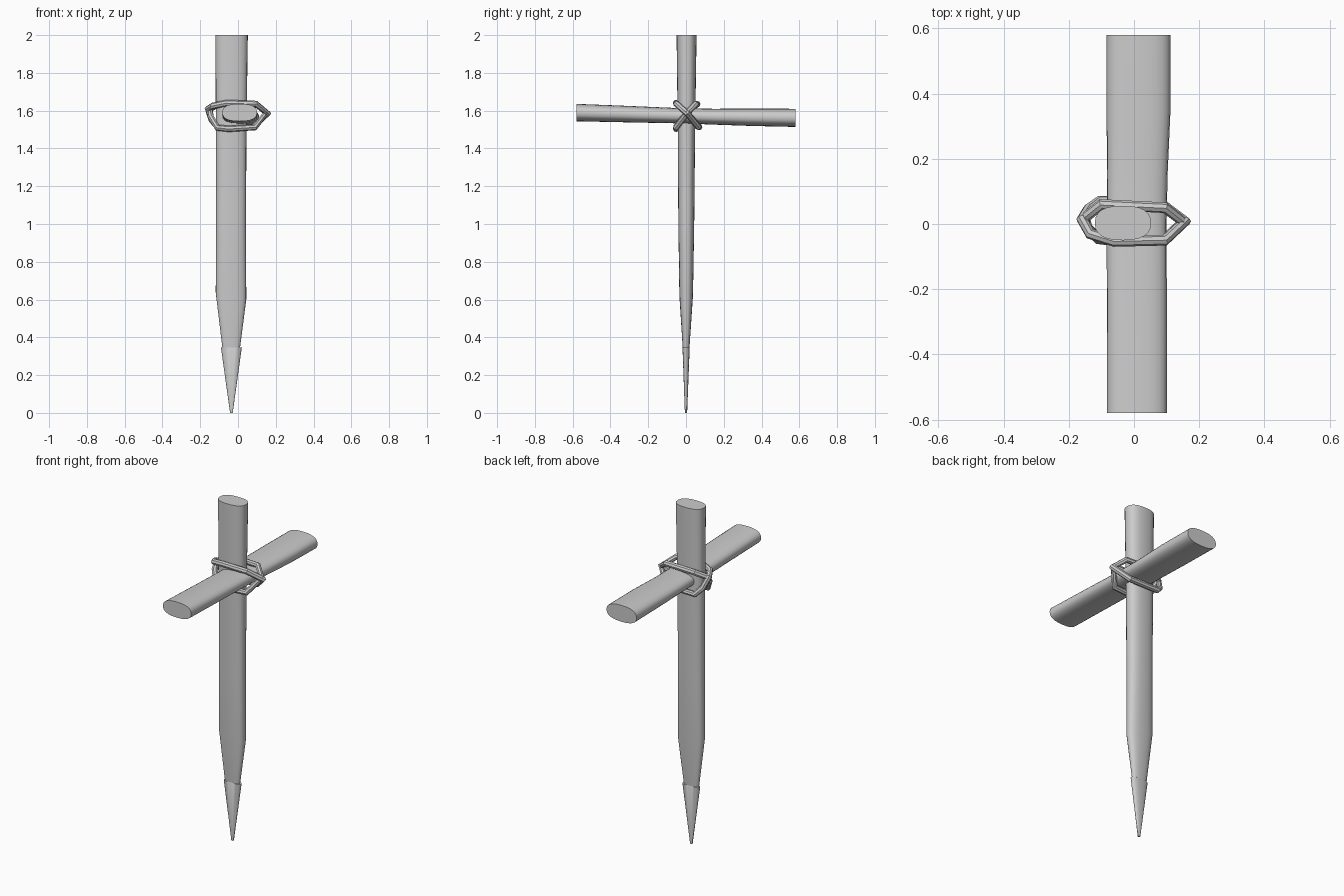
import bpy, bmesh, math
from mathutils import Vector

if "Cube" in bpy.data.objects:
    bpy.data.objects.remove(bpy.data.objects["Cube"])

SIDES = 24


def oval(hw, hd, power=2.5):
    """Points of a flattened oval cross-section."""
    pts = []
    for i in range(SIDES):
        a = 2 * math.pi * i / SIDES
        c, s = math.cos(a), math.sin(a)
        pts.append((hw * math.copysign(abs(c) ** (2 / power), c),
                    hd * math.copysign(abs(s) ** (2 / power), s)))
    return pts


def loft(name, rings):
    """Skin a list of point rings and cap both ends."""
    bm = bmesh.new()
    loops = [[bm.verts.new(p) for p in ring] for ring in rings]
    for a, b in zip(loops, loops[1:]):
        for i in range(SIDES):
            j = (i + 1) % SIDES
            bm.faces.new((a[i], a[j], b[j], b[i]))
    bm.faces.new(loops[0])
    bm.faces.new(loops[-1])
    bmesh.ops.recalc_face_normals(bm, faces=bm.faces)
    me = bpy.data.meshes.new(name)
    bm.to_mesh(me)
    bm.free()
    ob = bpy.data.objects.new(name, me)
    bpy.context.collection.objects.link(ob)
    smooth(ob)
    return ob


def smooth(ob):
    bpy.ops.object.select_all(action='DESELECT')
    ob.select_set(True)
    bpy.context.view_layer.objects.active = ob
    bpy.ops.object.shade_smooth_by_angle(angle=math.radians(30))


# Upright stake: z, centre x, half width, half depth, slope of the ring
stake = [(0.0, -0.035, 0.007, 0.006, 0), (0.345, -0.035, 0.055, 0.019, 0),
         (0.347, -0.036, 0.047, 0.018, 0), (0.62, -0.037, 0.081, 0.036, -0.22),
         (1.0, -0.037, 0.079, 0.042, 0), (1.5, -0.036, 0.081, 0.046, 0),
         (2.0, -0.034, 0.086, 0.053, 0)]
loft("upright_stake", [[(cx + u, v + 0.003 * z / 2, z + slope * u) for u, v in oval(hw, hd)]
                       for z, cx, hw, hd, slope in stake])

# Crossbar: y, centre x, half width, centre z, half height
bar = [(-0.58, 0.009, 0.092, 1.590, 0.046), (-0.35, 0.009, 0.092, 1.583, 0.044),
       (0.0, 0.008, 0.092, 1.572, 0.040), (0.15, 0.010, 0.093, 1.568, 0.042),
       (0.35, 0.014, 0.098, 1.565, 0.046), (0.58, 0.014, 0.098, 1.562, 0.048)]
loft("crossbar", [[(cx + u, y, cz + v) for u, v in oval(hw, hh)]
                  for y, cx, hw, cz, hh in bar])


def rope(name, pts, radius=0.017):
    """Closed angular rope loop."""
    cu = bpy.data.curves.new(name, 'CURVE')
    cu.dimensions = '3D'
    cu.bevel_depth = radius
    cu.bevel_resolution = 2
    sp = cu.splines.new('POLY')
    sp.points.add(len(pts) - 1)
    for p, co in zip(sp.points, pts):
        p.co = (*co, 1)
    sp.use_cyclic_u = True
    ob = bpy.data.objects.new(name, cu)
    bpy.context.collection.objects.link(ob)
    bpy.ops.object.select_all(action='DESELECT')
    ob.select_set(True)
    bpy.context.view_layer.objects.active = ob
    bpy.ops.object.convert(target='MESH')
    smooth(bpy.context.view_layer.objects.active)


# Two diagonal lashings crossing over the joint
rope("lashing_a", [(0.158, 0.008, 1.585), (0.095, -0.050, 1.636), (-0.06, -0.053, 1.640),
                   (-0.135, -0.030, 1.625), (-0.160, 0.015, 1.610), (-0.140, 0.045, 1.550),
                   (-0.105, 0.070, 1.512), (0.08, 0.065, 1.514)])
rope("lashing_b", [(0.150, 0.008, 1.590), (0.095, 0.050, 1.634), (-0.10, 0.060, 1.635),
                   (-0.150, 0.020, 1.608), (-0.145, -0.010, 1.570), (-0.110, -0.045, 1.510),
                   (-0.05, -0.052, 1.504), (0.09, -0.052, 1.512)])
